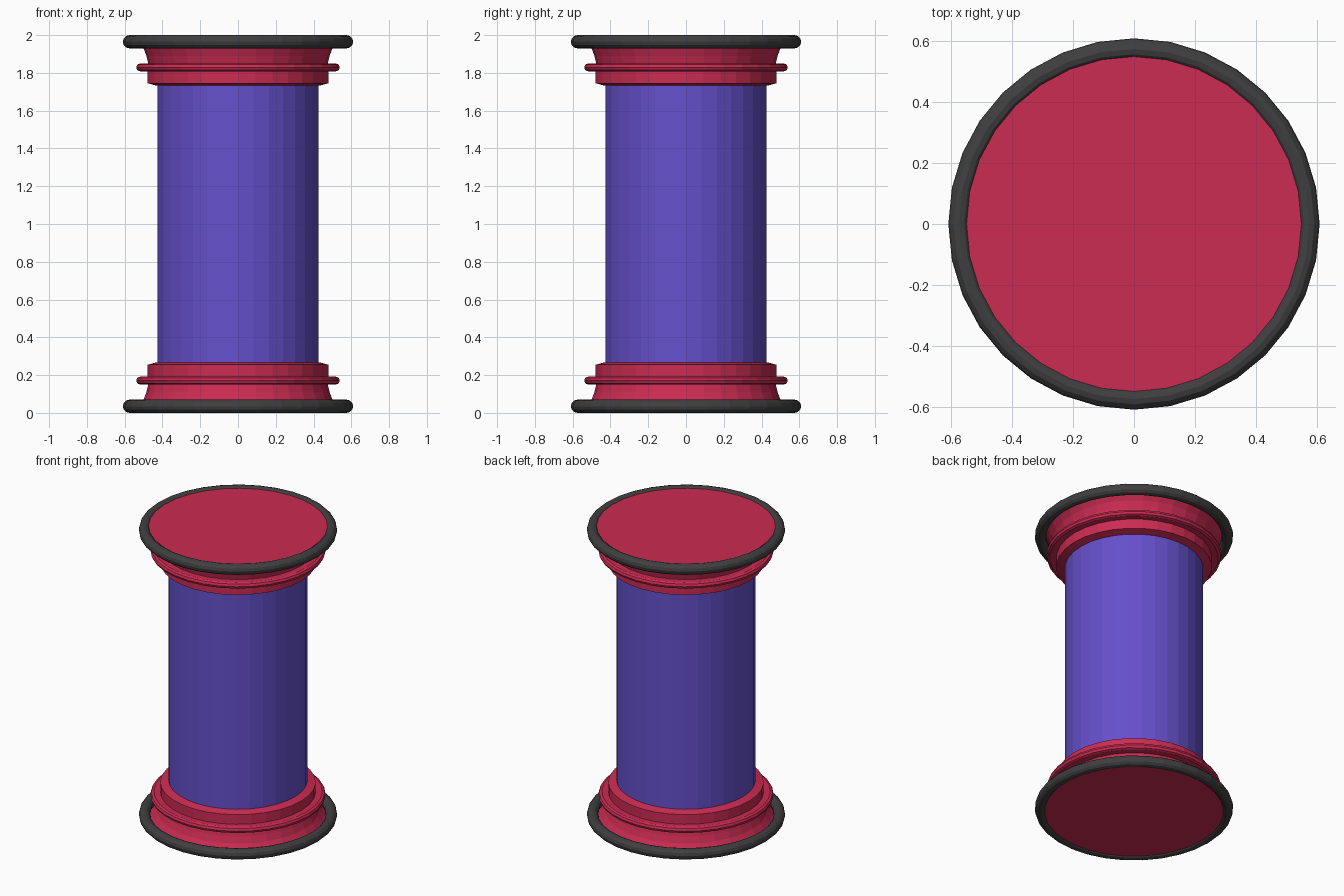
import bpy, bmesh
from math import sin, cos, pi

if "Cube" in bpy.data.objects:
    bpy.data.objects.remove(bpy.data.objects["Cube"])

SIDES = 32


def material(name, rgb):
    m = bpy.data.materials.new(name)
    m.diffuse_color = (*rgb, 1)
    m.use_nodes = True
    m.node_tree.nodes["Principled BSDF"].inputs["Base Color"].default_value = m.diffuse_color
    return m


RED = material("crimson", (0.60, 0.025, 0.085))
PURPLE = material("violet", (0.13, 0.08, 0.60))
BLACK = material("charcoal", (0.05, 0.05, 0.05))


def lathe(name, profile, mat, closed=False):
    """Revolve (radius, z) points around z; open profiles may end on the axis."""
    bm = bmesh.new()
    rings = []
    for r, z in profile:
        if r == 0:
            rings.append([bm.verts.new((0, 0, z))] * SIDES)
        else:
            rings.append([bm.verts.new((r * cos(2 * pi * k / SIDES), r * sin(2 * pi * k / SIDES), z))
                          for k in range(SIDES)])
    pairs = list(zip(rings, rings[1:]))
    if closed:
        pairs.append((rings[-1], rings[0]))
    for a, b in pairs:
        for k in range(SIDES):
            n = (k + 1) % SIDES
            corners = list(dict.fromkeys((a[k], a[n], b[n], b[k])))
            bm.faces.new(corners)
    bmesh.ops.recalc_face_normals(bm, faces=bm.faces)
    me = bpy.data.meshes.new(name)
    bm.to_mesh(me)
    bm.free()
    me.materials.append(mat)
    ob = bpy.data.objects.new(name, me)
    bpy.context.collection.objects.link(ob)
    return ob


def ring(name, major, minor, z, mat, n=12):
    pts = [(major + minor * cos(2 * pi * k / n), z + minor * sin(2 * pi * k / n)) for k in range(n)]
    return lathe(name, pts, mat, closed=True)


# Central barrel
lathe("barrel", [(0, 0.2), (0.427, 0.2), (0.427, 1.8), (0, 1.8)], PURPLE)

# Flanged end caps, mirrored about mid height
CAP = [(0, 0.01), (0.55, 0.01), (0.525, 0.035), (0.50, 0.07), (0.485, 0.11), (0.475, 0.15),
       (0.478, 0.19), (0.478, 0.255), (0.43, 0.268), (0, 0.268)]
for label, flip in (("bottom", False), ("top", True)):
    def at(z):
        return 2 - z if flip else z
    lathe(label + "_cap", [(r, at(z)) for r, z in CAP], RED)
    # Raised bead with a wider flat band behind it
    ring(label + "_bead", 0.518, 0.021, at(0.171), RED, 8)
    lathe(label + "_bead_web", [(0.40, at(0.152)), (0.518, at(0.152)), (0.518, at(0.19)), (0.40, at(0.19))],
          RED, closed=True)
    # Dark rubber rim
    ring(label + "_rim", 0.575, 0.035, at(0.035), BLACK)
